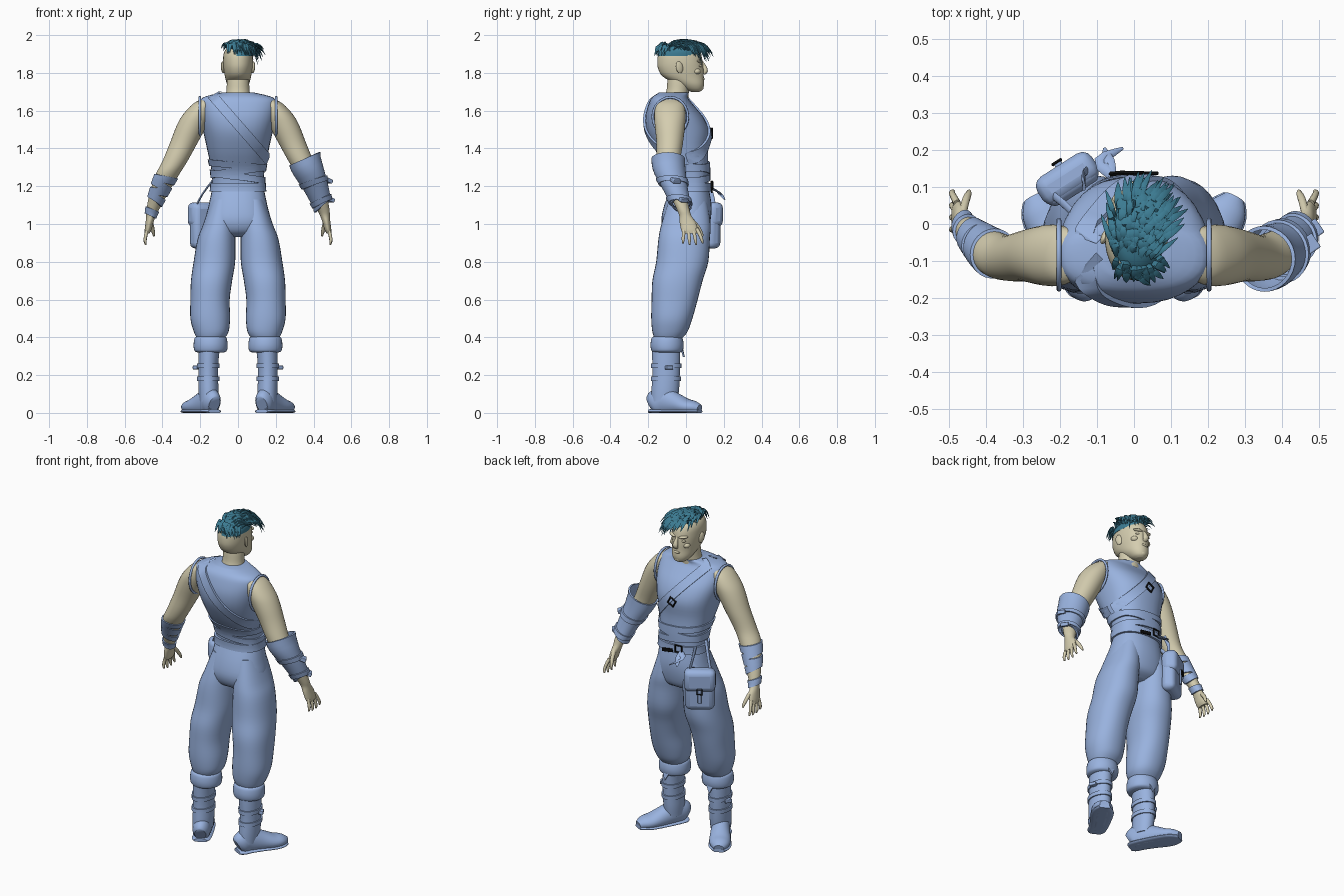
import bpy, bmesh, math, random
from mathutils import Vector

cube = bpy.data.objects.get("Cube")
if cube:
    bpy.data.objects.remove(cube, do_unlink=True)
random.seed(4)


def material(name, rgb):
    m = bpy.data.materials.new(name)
    m.use_nodes = True
    m.diffuse_color = (*rgb, 1)
    m.node_tree.nodes["Principled BSDF"].inputs["Base Color"].default_value = (*rgb, 1)
    return m


SKIN = material("pale skin", (0.66, 0.61, 0.43))
CLOTH = material("blue cloth", (0.32, 0.45, 0.74))
HAIR = material("teal hair", (0.045, 0.20, 0.29))
BLACK = material("black metal", (0.004, 0.004, 0.004))


def build(name, grids, mat, caps=True):
    """Skin grids of closed rows into one smooth object."""
    bm = bmesh.new()
    for rows in grids:
        vs = [[bm.verts.new(p) for p in row] for row in rows]
        n = len(vs[0])
        for a, b in zip(vs, vs[1:]):
            for i in range(n):
                bm.faces.new((a[i], a[(i + 1) % n], b[(i + 1) % n], b[i]))
        if caps:
            bm.faces.new(vs[0])
            bm.faces.new(vs[-1])
    bmesh.ops.recalc_face_normals(bm, faces=bm.faces)
    me = bpy.data.meshes.new(name)
    bm.to_mesh(me)
    bm.free()
    return finish(bpy.data.objects.new(name, me), mat, True)


def finish(ob, mat, link=False):
    if link:
        bpy.context.collection.objects.link(ob)
    ob.data.materials.append(mat)
    for f in ob.data.polygons:
        f.use_smooth = True
    ob.data.set_sharp_from_angle(angle=0.8)
    return ob


def refine(rings, k=4):
    """Catmull-Rom interpolation of profile rings."""
    out, n = [], len(rings)
    for i in range(n - 1):
        q = [rings[max(0, min(n - 1, i + d))] for d in (-1, 0, 1, 2)]
        for j in range(k):
            t = j / k
            out.append([b + t / 2 * (c - a + t * (2*a - 5*b + 4*c - d + t * (3*b - a - 3*c + d)))
                        for a, b, c, d in zip(*q)])
    return out + [list(rings[-1])]


def mirror(rings, s):
    return [(s * r[0], *r[1:]) for r in rings]


def section(rings, z):
    rs = sorted(rings, key=lambda r: r[2])
    z = max(rs[0][2], min(rs[-1][2], z))
    for a, b in zip(rs, rs[1:]):
        if z <= b[2]:
            t = (z - a[2]) / max(b[2] - a[2], 1e-6)
            return [u + (v - u) * t for u, v in zip(a, b)]


def ring_point(r, a, p, grow=0):
    c, s = math.cos(a), math.sin(a)
    f = lambda v: math.copysign(abs(v) ** (2 / p), v)
    return (r[0] + (r[3] + grow) * f(c), r[1] + (r[4] + grow) * f(s), r[2])


def loft(name, rings, mat, p=2.0, n=32):
    """Level rings (x, y, z, half width, half depth)."""
    dense = refine(rings)
    build(name, [[[ring_point(r, math.tau * i / n, p) for i in range(n)] for r in dense]], mat)
    return dense


def hoop(name, rings, z, width, mat, t=0.008, tilt=0.0, p=2.0, n=32, m=5):
    """Band wrapped around a lofted part."""
    prof = [(-0.5, -0.004)] + [(j / (m - 1) - 0.5, t) for j in range(m)] + [(0.5, -0.004)]
    rows = []
    for h, grow in prof:
        row = []
        for i in range(n):
            a = math.tau * i / n
            zz = z + h * width + tilt * math.cos(a)
            x, y, _ = ring_point(section(rings, zz), a, p, grow)
            row.append((x, y, zz))
        rows.append(row)
    build(name, [rows], mat, caps=False)


def tube_rows(pts, ref, n, k=3, floor=None):
    """Rows around a free path of (x, y, z, side radius, other radius)."""
    pts = refine(pts, k)
    rows = []
    for i, r in enumerate(pts):
        t = (Vector(pts[min(i + 1, len(pts) - 1)][:3]) - Vector(pts[max(i - 1, 0)][:3])).normalized()
        a = Vector(ref).cross(t).normalized()
        b = t.cross(a)
        row = [Vector(r[:3]) + a * r[3] * math.cos(w) + b * r[4] * math.sin(w)
               for w in (math.tau * j / n for j in range(n))]
        if floor is not None:
            for v in row:
                v.z = max(floor, v.z)
        rows.append(row)
    return rows


def ball(name, loc, size, mat, rot=(0, 0, 0)):
    bpy.ops.mesh.primitive_uv_sphere_add(segments=20, ring_count=12, location=loc, rotation=rot)
    ob = bpy.context.object
    ob.name, ob.scale = name, size
    return finish(ob, mat)


def box(name, loc, size, mat, rot=(0, 0, 0), bevel=0.004):
    bpy.ops.mesh.primitive_cube_add(size=1, location=loc, rotation=rot)
    ob = bpy.context.object
    ob.name, ob.scale = name, size
    bpy.ops.object.transform_apply(location=False, rotation=False)
    mod = ob.modifiers.new("round", "BEVEL")
    mod.width, mod.segments = bevel, 3
    return finish(ob, mat)


def buckle(name, loc, r, rot):
    bpy.ops.mesh.primitive_torus_add(major_segments=4, minor_segments=4, major_radius=r,
                                     minor_radius=r * 0.22, location=loc, rotation=rot)
    bpy.context.object.name = name
    bpy.context.object.data.materials.append(BLACK)


# Vest and hips
VP = 2.4
vest = loft("vest", [(0, .02, 1.14, .143, .105), (0, .02, 1.2, .136, .10), (0, .012, 1.28, .14, .108),
                     (0, -.02, 1.38, .16, .137), (0, -.04, 1.48, .182, .165), (0, -.06, 1.56, .2, .155),
                     (0, -.08, 1.63, .207, .12), (0, -.085, 1.67, .185, .095), (0, -.065, 1.695, .09, .08)],
            CLOTH, VP)
loft("trouser_hips", [(0, .02, 1.19, .136, .1), (0, .01, 1.1, .155, .125), (0, 0, 1.02, .172, .13),
                      (0, 0, .96, .15, .11), (0, 0, .93, .09, .06)], CLOTH, 2.3)
hoop("belt", vest, 1.195, .045, CLOTH, .012, 0, VP)
for i, (z, tilt) in enumerate([(1.25, -.02), (1.28, .02), (1.31, -.015)]):
    hoop(f"waist_wrap_{i}", vest, z, .035, CLOTH, .009, tilt, VP)


# Diagonal sash over the right shoulder, front and back
def sash(name, side, start, end, half, lift, steps=28):
    d = (Vector(end) - Vector(start)).normalized()
    across = Vector((-d.y, d.x)) * half
    rows = []
    for i in range(steps + 1):
        c = Vector(start).lerp(Vector(end), i / steps)
        row = []
        for sgn, off in ((-1, lift), (1, lift), (1, -.006), (-1, -.006)):
            q = c + across * sgn
            r = section(vest, q.y)
            x = max(-r[3] - off, min(r[3] + off, q.x))
            y = r[4] * max(0, 1 - abs(x / r[3]) ** VP) ** (1 / VP)
            row.append((x, r[1] + side * (y + off), q.y))
        rows.append(row)
    build(name, [rows], CLOTH)


for label, side in (("front", 1), ("back", -1)):
    sash(f"{label}_sash", side, (-.14, 1.685), (.17, 1.33), .026, .012)
buckle("chest_buckle", (.0, .137, 1.48), .028, (math.pi / 2, .3, 0))
buckle("belt_buckle", (-.045, .137, 1.205), .028, (math.pi / 2, math.pi / 4, .1))
box("belt_plate", (.03, .137, 1.18), (.07, .009, .02), BLACK, (0, .15, 0), .002)

# Neck and head
loft("neck", [(0, -.06, 1.64, .075, .07), (0, -.045, 1.7, .062, .06),
              (0, -.04, 1.76, .058, .058), (0, -.04, 1.82, .05, .05)], SKIN)
loft("head", [(0, .05, 1.7, .02, .022), (0, .042, 1.712, .04, .046), (0, .022, 1.74, .058, .074),
              (0, -.014, 1.78, .069, .108), (0, -.027, 1.82, .076, .12), (0, -.032, 1.86, .079, .12),
              (0, -.034, 1.9, .076, .112), (0, -.035, 1.93, .06, .09), (0, -.035, 1.95, .025, .04)], SKIN, 2.1)
build("nose", [tube_rows([(0, .084, 1.855, .008, .008), (0, .095, 1.835, .011, .012),
                          (0, .103, 1.81, .017, .013), (0, .092, 1.795, .012, .008)], (0, 1, 0), 14)], SKIN)
ball("lips", (0, .087, 1.768), (.022, .012, .009), SKIN)
ball("chin", (0, .075, 1.722), (.024, .018, .017), SKIN)
for s, tag in ((1, "left"), (-1, "right")):
    ball(f"{tag}_brow", (s * .033, .074, 1.86), (.027, .016, .009), SKIN, (0, s * -.12, s * -.35))
    ball(f"{tag}_eyelid", (s * .032, .073, 1.837), (.016, .011, .008), SKIN)
    ball(f"{tag}_cheek", (s * .042, .056, 1.808), (.022, .022, .017), SKIN)
    ball(f"{tag}_ear", (s * .08, -.035, 1.83), (.009, .02, .032), SKIN, (.2, 0, s * .35))

# Swept spiky hair
loft("hair_cap", [(.01, -.04, 1.89, .07, .112), (.008, -.037, 1.92, .069, .103),
                  (.005, -.036, 1.95, .048, .07), (.005, -.036, 1.965, .015, .025)], HAIR)
locks = []
for i in range(190):
    u, v = random.uniform(-1, 1), random.uniform(-1, 1)
    x, y = .007 + .066 * u * math.sqrt(1 - v * v / 2), -.038 + .1 * v * math.sqrt(1 - u * u / 2)
    h = 1.895 + .062 * math.sqrt(max(0, 1 - (x / .08) ** 2 - ((y + .037) / .115) ** 2))
    back = v < -.65
    d = Vector((random.uniform(.0, .6) + .3 * u, -.45 if back else random.uniform(.5, 1), 0)).normalized()
    size = random.uniform(.03, .05) if back else random.uniform(.06, .1)
    drop = .035 if back else .01 + .075 * max(0, v) * max(.2, .5 + u / 2)
    w = random.uniform(.007, .012)
    path = [(0, -.008, w * .6), (.35, .018, w), (.7, .014 - drop * .4, w * .8), (1, -drop, .0008)]
    locks.append(tube_rows([(x + d.x * size * t, y + d.y * size * t, min(1.99, h + up), r, r * .5)
                            for t, up, r in path], (0, 0, 1), 5, 2))
build("hair_spikes", locks, HAIR)

# Arms, hands, legs and boots
ARM = [(.165, -.085, 1.66, .03, .05), (.185, -.085, 1.635, .055, .073), (.215, -.085, 1.58, .076, .083),
       (.245, -.085, 1.52, .08, .08), (.287, -.086, 1.43, .073, .07), (.335, -.092, 1.33, .066, .062),
       (.375, -.082, 1.26, .062, .06), (.42, -.045, 1.16, .048, .045), (.45, -.016, 1.08, .034, .034),
       (.46, -.004, 1.045, .026, .032), (.468, .008, 1.01, .021, .042), (.476, .018, .97, .018, .044),
       (.481, .022, .95, .012, .038)]
LEG = [(.08, .01, 1.13, .06, .1), (.1, 0, 1.0, .084, .13), (.114, -.01, .92, .1, .136),
       (.125, -.02, .8, .11, .138), (.14, -.045, .7, .109, .133), (.148, -.06, .6, .104, .122),
       (.147, -.075, .5, .105, .109), (.142, -.085, .43, .092, .093), (.145, -.095, .39, .07, .07)]
CUFF = [(.145, -.1, .405, .072, .07), (.145, -.1, .395, .085, .082), (.145, -.1, .36, .09, .088),
        (.145, -.1, .33, .086, .083), (.145, -.1, .32, .07, .07)]
BOOT = [(.15, -.105, .36, .058, .075), (.156, -.105, .29, .054, .074), (.158, -.105, .2, .052, .072),
        (.156, -.11, .12, .053, .073), (.155, -.115, .06, .05, .07)]
FOOT = [(.125, -.185, .045, .032, .045), (.135, -.165, .055, .047, .065), (.155, -.12, .062, .05, .075),
        (.19, -.06, .048, .055, .06), (.23, 0, .034, .06, .042), (.255, .04, .03, .052, .034),
        (.272, .072, .022, .028, .022)]
for s, tag in ((1, "left"), (-1, "right")):
    arm = loft(f"{tag}_arm", mirror(ARM, s), SKIN)
    fingers = []
    for i in range(4):
        y = -.01 + .022 * i
        fingers.append([(.478, y, .975, .01, .011), (.487, y * 1.3, .945, .009, .0095),
                        (.492, y * 1.5, .915 - .006 * (i in (1, 2)), .008, .008),
                        (.488, y * 1.6, .897 - .008 * (i in (1, 2)), .004, .004)])
    fingers.append([(.463, .03, 1.02, .011, .012), (.455, .062, .985, .011, .011),
                    (.448, .08, .955, .009, .009), (.445, .09, .935, .004, .004)])
    build(f"{tag}_fingers", [tube_rows(mirror(f, s), (0, 1, 0), 10) for f in fingers], SKIN)
    # Rolled armhole edge
    rim = [(s * .203, -.083 + .093 * math.cos(a), 1.568 + .103 * math.sin(a), .007, .007)
           for a in (math.tau * i / 24 for i in range(25))]
    build(f"{tag}_armhole_rim", [tube_rows(rim, (1, 0, 0), 8, 1)], CLOTH)
    loft(f"{tag}_trouser_leg", mirror(LEG, s), CLOTH, 2.2)
    loft(f"{tag}_trouser_cuff", mirror(CUFF, s), CLOTH)
    build(f"{tag}_cuff_point", [[[(s * .115, -.02, .36), (s * .18, -.025, .36), (s * .15, -.006, .295)],
                                 [(s * .115, -.03, .36), (s * .18, -.035, .36), (s * .15, -.016, .295)]]], CLOTH)
    boot = loft(f"{tag}_boot_shaft", mirror(BOOT, s), CLOTH)
    build(f"{tag}_foot", [tube_rows(mirror(FOOT, s), (0, 0, 1), 24, 4, 0)], CLOTH)
    sole = [(s * x, y, .008, a + .004, .013) for x, y, z, a, b in FOOT]
    build(f"{tag}_sole", [tube_rows(sole, (0, 0, 1), 16, 4, 0)], CLOTH)
    for i, z in enumerate((.25, .18)):
        hoop(f"{tag}_boot_strap_{i}", boot, z, .024, CLOTH, .007)
    box(f"{tag}_strap_tab", (s * .22, -.09, .24), (.026, .04, .02), CLOTH, (0, 0, s * .5))

# Right forearm bandages, left forearm bracer
right_arm = refine(mirror(ARM, -1))
for i, (z, tilt) in enumerate([(1.235, -.012), (1.2, -.03), (1.17, -.008), (1.135, -.026), (1.06, -.014)]):
    hoop(f"forearm_bandage_{i}", right_arm, z, .036, CLOTH, .008, tilt)
bracer = refine([(.348, -.095, 1.36, .082, .083), (.37, -.088, 1.28, .082, .08),
                 (.415, -.055, 1.18, .062, .06), (.45, -.018, 1.08, .042, .045)])
hoop("bracer", bracer, 1.22, .25, CLOTH, .006, .035, m=10)
for i, z in enumerate((1.22, 1.12)):
    hoop(f"bracer_strap_{i}", bracer, z, .026, CLOTH, .014, .025)
    box(f"bracer_tab_{i}", (.475 + .01 * i, -.055 + .04 * i, z + .01), (.04, .045, .022), CLOTH, (0, .4, .6))

# Belt pouch with flap, buckle, strap and cloth tails
TURN = .57
pouch = Vector((-.175, .115, .99))
right_dir, out = Vector((math.cos(TURN), math.sin(TURN), 0)), Vector((-math.sin(TURN), math.cos(TURN), 0))
box("pouch", pouch, (.165, .08, .24), CLOTH, (0, 0, TURN), .03)
box("pouch_flap", pouch + out * .01 + Vector((0, 0, .06)), (.175, .085, .13), CLOTH, (0, 0, TURN), .03)
box("pouch_tongue", pouch + out * .053 + Vector((0, 0, -.02)), (.022, .012, .09), CLOTH, (0, 0, TURN))
buckle("pouch_buckle", pouch + out * .062 + Vector((0, 0, .005)), .02, (math.pi / 2, math.pi / 4, TURN))
for i, k in enumerate((-1, 1)):
    a = pouch + right_dir * .06 * k + Vector((0, 0, .1))
    top = Vector((-.135, .05 + .05 * k, 1.23))
    mid = a.lerp(top, .5) + out * .012
    build(f"pouch_strap_{i}", [tube_rows([(*v, .005, .012) for v in (a, mid, top)], (0, 1, 0.1), 8)], CLOTH)
    build(f"belt_tail_{i}", [tube_rows([(-.06, .13, 1.19, .012, .005), (-.07 - .02 * i, .17, 1.17, .018, .005),
                                        (-.08 + .05 * i, .205, 1.13, .004, .002)], (0, 0, 1), 8)], CLOTH)
